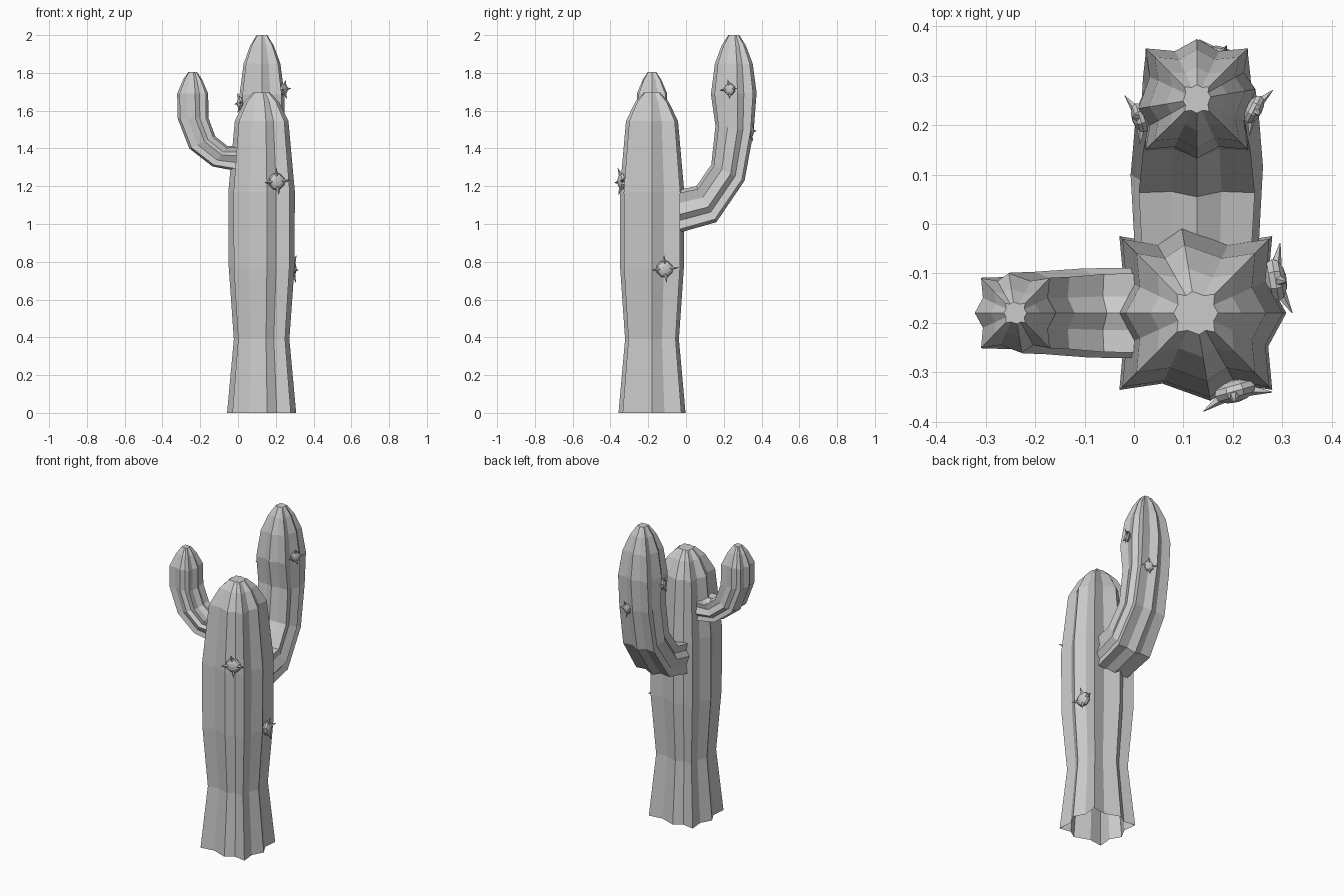
import bpy, bmesh
from math import sin, cos, radians, pi
from mathutils import Vector, Matrix

if "Cube" in bpy.data.objects:
    bpy.data.objects.remove(bpy.data.objects["Cube"])

# Ribbed cross-section: half of the star, the rest is its point reflection
HALF = [(1, 0), (.80, .36), (.845, .85), (.37, .78),
        (-.16, .97), (-.44, .78), (-.845, .85), (-.80, .37)]
STAR = [Vector(p) for p in HALF] + [-Vector(p) for p in HALF]
UP = Vector((0, 0, 1))


def finish(bm, name):
    bmesh.ops.recalc_face_normals(bm, faces=bm.faces)
    me = bpy.data.meshes.new(name)
    bm.to_mesh(me)
    bm.free()
    ob = bpy.data.objects.new(name, me)
    bpy.context.collection.objects.link(ob)
    return ob


def ribbed_stem(name, origin, d, rings, turn=False):
    """Rings: distance along d, height, in-plane size, sideways size, tilt towards d."""
    d = Vector((d[0], d[1], 0))
    w = UP.cross(d)
    bm = bmesh.new()
    prev = None
    for a, z, s_in, s_side, tilt in rings:
        t = radians(tilt)
        axis = d * cos(t) - UP * sin(t)
        c = Vector((origin[0], origin[1], z)) + d * a
        ring = []
        for p in STAR:
            q = Vector((-p.y, p.x, 0)) if turn else Vector((p.x, p.y, 0))
            ring.append(bm.verts.new(c + axis * q.dot(d) * s_in + w * q.dot(w) * s_side))
        if prev:
            n = len(ring)
            for i in range(n):
                j = (i + 1) % n
                bm.faces.new((prev[i], prev[j], ring[j], ring[i]))
        prev = ring
    bm.faces.new(prev)
    return finish(bm, name)


# Trunk, open underneath
trunk = [(0, .183), (.39, .147), (.77, .174), (1.17, .176), (1.545, .142), (1.645, .092), (1.695, .045)]
ribbed_stem("trunk", (.125, -.18), (1, 0), [(0, z, s, s, 0) for z, s in trunk])

# Large arm bending up behind the trunk
ribbed_stem("back_arm", (.127, 0), (0, 1), [
    (-.07, 1.06, .112, .128, 80), (.108, 1.105, .109, .138, 61),
    (.222, 1.272, .098, .128, 26), (.257, 1.505, .102, .122, 8),
    (.253, 1.69, .121, .122, -2), (.253, 1.85, .100, .100, 0),
    (.253, 1.945, .064, .064, 0), (.253, 2.0, .029, .029, 0)], turn=True)

# Small arm bending up on the left
ribbed_stem("side_arm", (0, -.18), (-1, 0), [
    (-.06, 1.345, .076, .095, 86), (.095, 1.358, .067, .093, 53),
    (.189, 1.432, .076, .086, 25), (.238, 1.56, .082, .084, 0),
    (.24, 1.69, .082, .083, 0), (.24, 1.765, .050, .050, 0),
    (.24, 1.805, .023, .023, 0)])


def spiny_bud(name, pos, normal, size):
    """Flattened faceted knob with four outward-leaning spikes."""
    bm = bmesh.new()
    bmesh.ops.create_uvsphere(bm, u_segments=8, v_segments=6, radius=1, matrix=Matrix.Diagonal((.046, .046, .023, 1)) @ Matrix.Rotation(pi / 8, 4, 'Z'))
    for k in range(4):
        a = k * pi / 2 + .1
        root = Vector((cos(a) * .03, sin(a) * .03, .006))
        tip = Vector((cos(a) * .072, sin(a) * .072, .022))
        v = tip - root
        m = Matrix.Translation((root + tip) / 2) @ v.to_track_quat('Z', 'Y').to_matrix().to_4x4()
        bmesh.ops.create_cone(bm, segments=5, cap_ends=True, radius1=.012,
                              radius2=.001, depth=v.length, matrix=m)
    n = Vector(normal).normalized()
    side = UP.cross(n).normalized()
    frame = Matrix((side, n.cross(side), n)).transposed().to_4x4()
    bm.transform(Matrix.Translation(pos) @ frame @ Matrix.Scale(size, 4))
    finish(bm, name)


# Spiny buds
spiny_bud("trunk_front_bud", (.204, -.338, 1.225), (.27, -.96, 0), 1)
spiny_bud("trunk_right_bud", (.286, -.113, .762), (.98, .17, 0), 1)
spiny_bud("arm_right_bud", (.243, .232, 1.713), (.87, -.45, 0), .72)
spiny_bud("arm_left_bud", (.012, .215, 1.64), (-.95, -.3, 0), .72)
spiny_bud("arm_back_bud", (.176, .342, 1.49), (.3, .95, -.1), .72)
